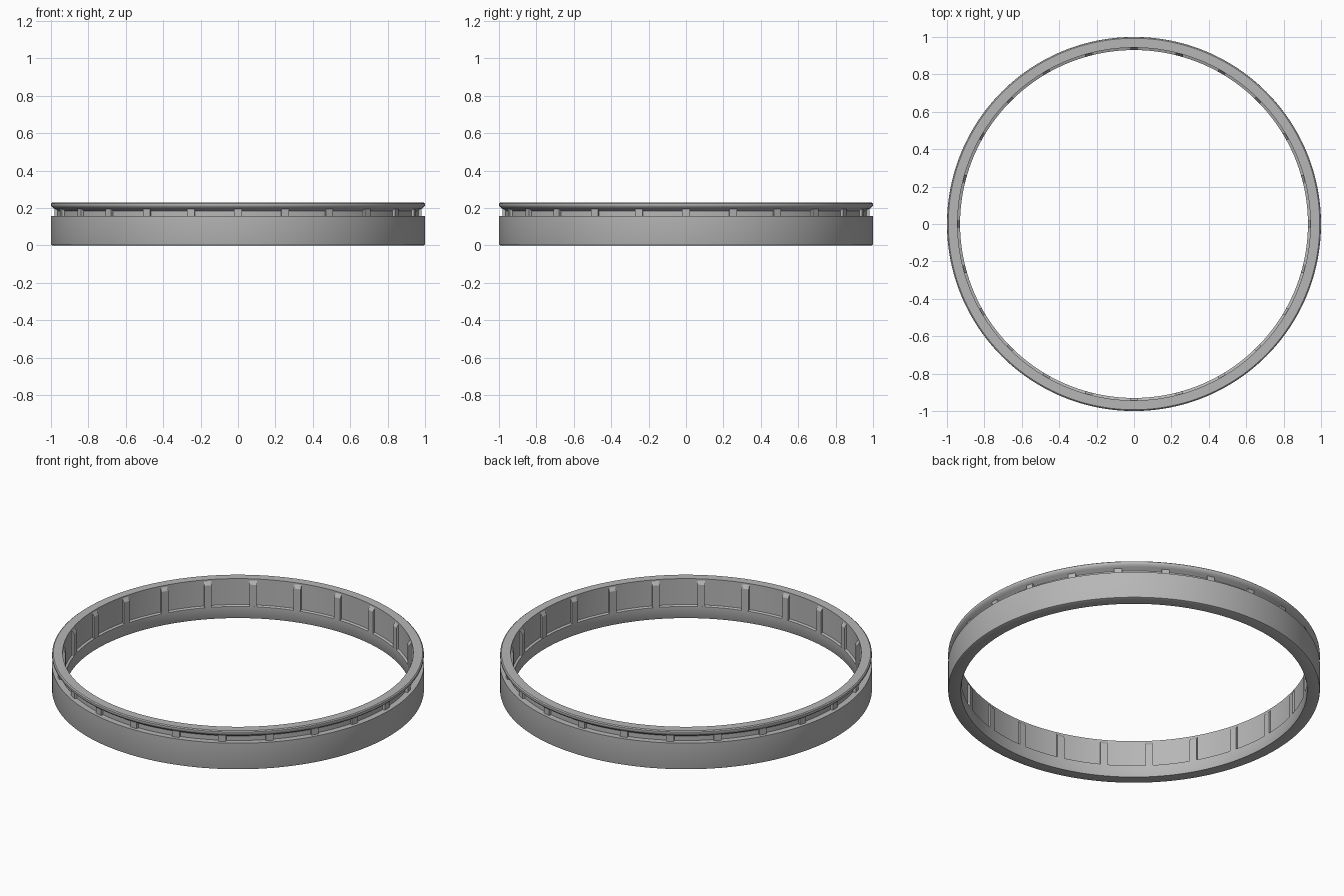
import bpy, bmesh, math
from mathutils import Matrix, Vector

if "Cube" in bpy.data.objects:
    bpy.data.objects.remove(bpy.data.objects["Cube"])

grey = bpy.data.materials.new("mid_grey")
grey.diffuse_color = (0.47, 0.47, 0.47, 1)
grey.use_nodes = True
grey.node_tree.nodes["Principled BSDF"].inputs["Base Color"].default_value = grey.diffuse_color

SEGMENTS = 192
RIBS = 24


def make_object(name, bm):
    bmesh.ops.recalc_face_normals(bm, faces=bm.faces[:])
    mesh = bpy.data.meshes.new(name)
    bm.to_mesh(mesh)
    bm.free()
    mesh.materials.append(grey)
    obj = bpy.data.objects.new(name, mesh)
    bpy.context.collection.objects.link(obj)
    return obj


def revolve(name, profile):
    """Closed (radius, z) profile swept once around z."""
    bm = bmesh.new()
    rings = []
    for i in range(SEGMENTS):
        a = 2 * math.pi * i / SEGMENTS
        rings.append([bm.verts.new((r * math.cos(a), r * math.sin(a), z)) for r, z in profile])
    n = len(profile)
    for i in range(SEGMENTS):
        p, q = rings[i], rings[(i + 1) % SEGMENTS]
        for j in range(n):
            k = (j + 1) % n
            bm.faces.new((p[j], q[j], q[k], p[k]))
    return make_object(name, bm)


def radial_ribs(name, profile, width):
    """Extruded (radius, z) profile repeated around z."""
    bm = bmesh.new()
    for i in range(RIBS):
        turn = Matrix.Rotation(2 * math.pi * i / RIBS, 4, 'Z')
        left, right = [[bm.verts.new(turn @ Vector((r, s * width / 2, z))) for r, z in profile]
                       for s in (-1, 1)]
        bm.faces.new(left)
        bm.faces.new(right[::-1])
        n = len(profile)
        for j in range(n):
            k = (j + 1) % n
            bm.faces.new((left[j], right[j], right[k], left[k]))
    return make_object(name, bm)


# Ring: outer band, groove, flared lip, recessed inner wall with a ledge
ring = revolve("ring_body", [
    (0.932, 0.0), (0.992, 0.0), (0.998, 0.003), (1.0, 0.009),
    (1.0, 0.158), (0.965, 0.158),
    (0.965, 0.185), (0.972, 0.191), (0.986, 0.198),
    (0.997, 0.208), (1.0, 0.215), (0.999, 0.224), (0.993, 0.229),
    (0.943, 0.229), (0.943, 0.075), (0.930, 0.070), (0.930, 0.003),
])

# Inner ribs with sloping tops
radial_ribs("inner_ribs", [
    (0.950, 0.065), (0.930, 0.065), (0.930, 0.200), (0.943, 0.220), (0.950, 0.220),
], 0.04)

# Small blocks bridging the outer groove
radial_ribs("groove_blocks", [
    (0.955, 0.150), (0.980, 0.150), (0.980, 0.194), (0.955, 0.194),
], 0.042)

# Smooth shading around the ring, sharp at its edges
bpy.context.view_layer.objects.active = ring
ring.select_set(True)
bpy.ops.object.shade_smooth_by_angle(angle=math.radians(35))
